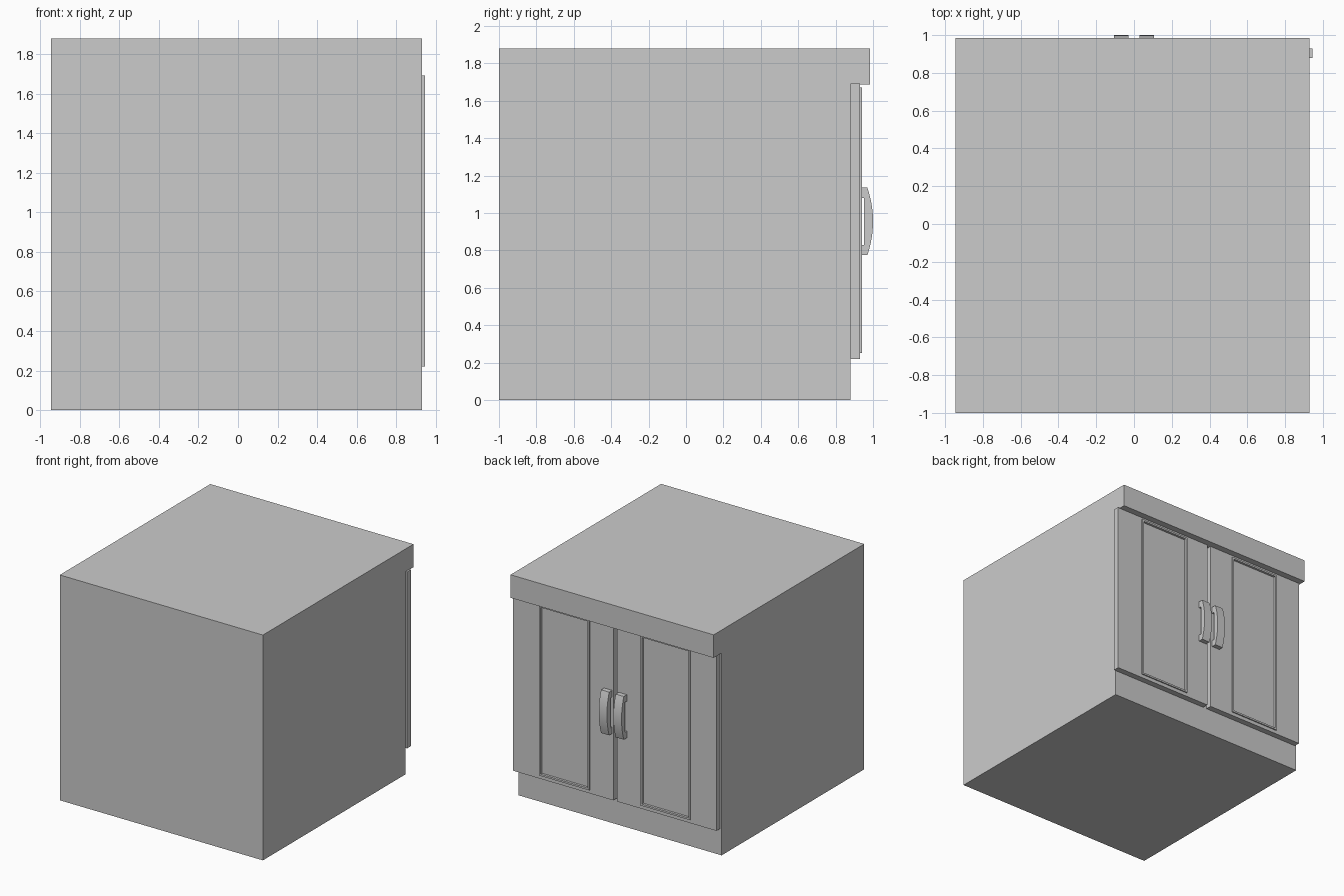
import bpy, bmesh, math

if "Cube" in bpy.data.objects:
    bpy.data.objects.remove(bpy.data.objects["Cube"])


def prism(name, profile, x0, x1):
    """Extrude a (y, z) outline along x."""
    bm = bmesh.new()
    face = bm.faces.new([bm.verts.new((x0, y, z)) for y, z in profile])
    ext = bmesh.ops.extrude_face_region(bm, geom=[face])
    moved = [v for v in ext["geom"] if isinstance(v, bmesh.types.BMVert)]
    bmesh.ops.translate(bm, verts=moved, vec=(x1 - x0, 0, 0))
    bmesh.ops.recalc_face_normals(bm, faces=bm.faces[:])
    me = bpy.data.meshes.new(name)
    bm.to_mesh(me)
    bm.free()
    ob = bpy.data.objects.new(name, me)
    bpy.context.collection.objects.link(ob)
    return ob


def door(name, x0, x1, px0, px1):
    """Box whose +y face carries a thin raised moulding around a sunken panel."""
    y0, y1, z0, z1 = 0.88, 0.93, 0.22, 1.692
    pz0, pz1, w = 0.25, 1.67, 0.015
    bm = bmesh.new()

    def ring(a, b, c, d, y):
        return [bm.verts.new(p) for p in ((a, y, c), (b, y, c), (b, y, d), (a, y, d))]

    rings = [ring(x0, x1, z0, z1, y0),
             ring(x0, x1, z0, z1, y1),
             ring(px0, px1, pz0, pz1, y1),
             ring(px0, px1, pz0, pz1, y1 + 0.01),
             ring(px0 + w, px1 - w, pz0 + w, pz1 - w, y1 + 0.01),
             ring(px0 + w, px1 - w, pz0 + w, pz1 - w, y1 - 0.01)]
    bm.faces.new(rings[0])
    bm.faces.new(rings[-1])
    for r, s in zip(rings, rings[1:]):
        for i in range(4):
            j = (i + 1) % 4
            bm.faces.new((r[i], r[j], s[j], s[i]))
    bmesh.ops.recalc_face_normals(bm, faces=bm.faces[:])
    me = bpy.data.meshes.new(name)
    bm.to_mesh(me)
    bm.free()
    bpy.context.collection.objects.link(bpy.data.objects.new(name, me))


# Cabinet body with overhanging worktop
prism("cabinet_body", [(-1, 0), (0.88, 0), (0.88, 1.688), (0.985, 1.688),
                       (0.985, 1.88), (-1, 1.88)], -0.945, 0.93)

# Pair of doors, set slightly to one side of the body
door("door_left", 0.02, 0.945, 0.235, 0.70)
door("door_right", -0.932, -0.014, -0.695, -0.235)

# Bowed pull handles
mid, half, n = 0.955, 0.18, 12
arc = []
for i in range(n + 1):
    t = -1 + 2 * i / n
    arc.append((0.97 + 0.03 * (1 - t * t), mid + half * t))
outline = [(0.93, mid - half)] + arc + [(0.93, mid + half), (0.93, 1.08),
                                        (0.953, 1.08), (0.953, 0.83), (0.93, 0.83)]
for name, x in (("handle_left", 0.03), ("handle_right", -0.105)):
    ob = prism(name, outline, x, x + 0.075)
    bpy.ops.object.select_all(action='DESELECT')
    ob.select_set(True)
    bpy.context.view_layer.objects.active = ob
    bpy.ops.object.shade_smooth_by_angle(angle=math.radians(30))
